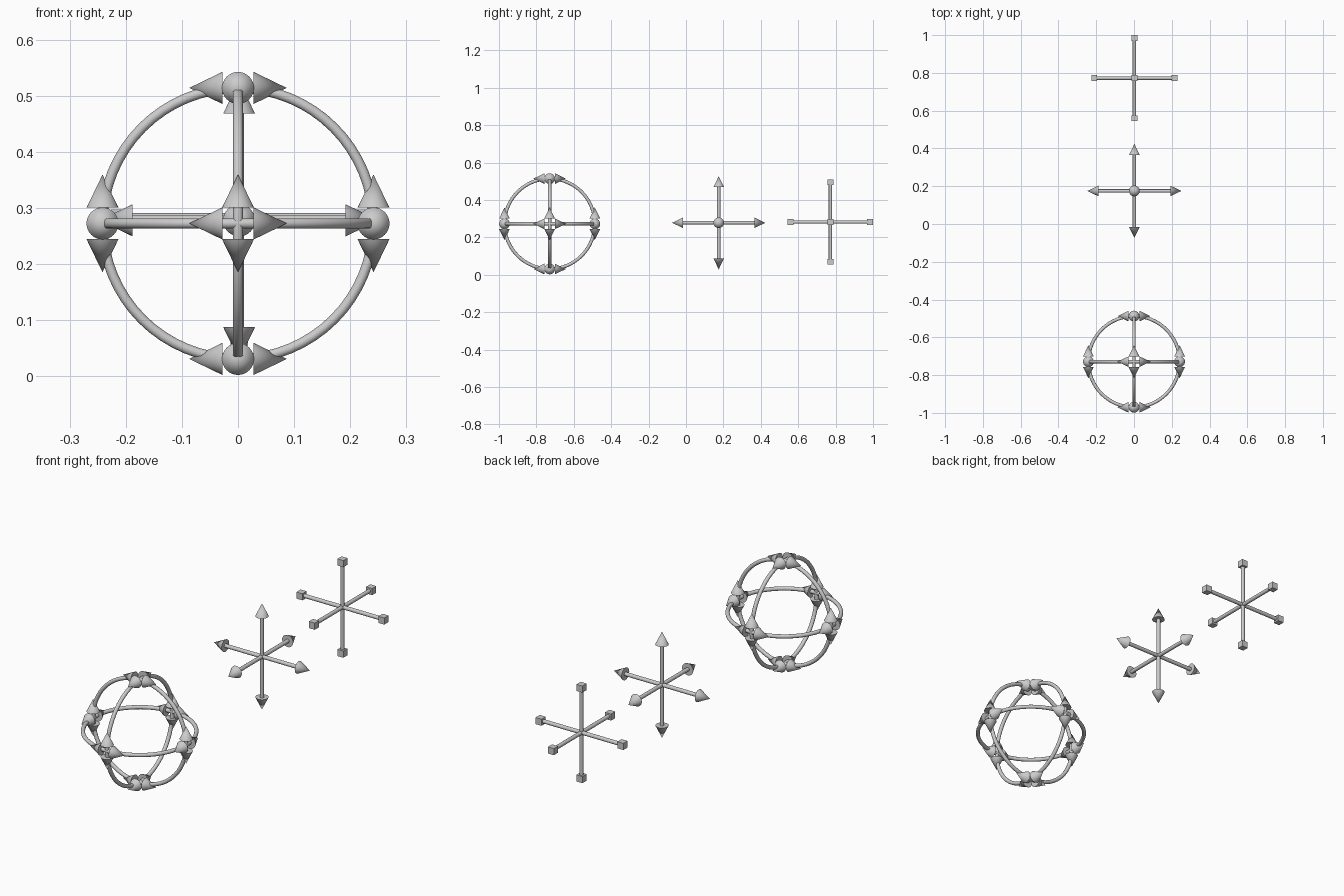
import bpy, math
from mathutils import Vector

if "Cube" in bpy.data.objects:
    bpy.data.objects.remove(bpy.data.objects["Cube"])

AXES = [Vector((1, 0, 0)), Vector((0, 1, 0)), Vector((0, 0, 1))]
CONE_R, CONE_LEN = 0.0285, 0.059
BAR_R = 0.009


def finish(name, smooth=True):
    ob = bpy.context.object
    ob.name = name
    if smooth:
        bpy.ops.object.shade_smooth_by_angle(angle=math.radians(40))
    return ob


def aim(direction):
    return direction.to_track_quat('Z', 'Y').to_euler()


def cone(name, base, direction):
    bpy.ops.mesh.primitive_cone_add(vertices=32, radius1=CONE_R, radius2=0, depth=CONE_LEN,
                                    location=base + direction * CONE_LEN / 2,
                                    rotation=aim(direction))
    finish(name)


def bar(name, centre, axis, half):
    bpy.ops.mesh.primitive_cylinder_add(vertices=16, radius=BAR_R, depth=2 * half,
                                        location=centre, rotation=aim(axis))
    finish(name)


# Rotate gizmo: three crossing rings with arrowheads at each crossing
rot = Vector((0, -0.729, 0.2725))
RING_R = 0.2415
for axis in AXES:
    bpy.ops.mesh.primitive_torus_add(major_segments=64, minor_segments=16, major_radius=RING_R,
                                     minor_radius=BAR_R, location=rot, rotation=aim(axis))
    finish("rotate_ring")
for i, axis in enumerate(AXES):
    for side in (-1, 1):
        for j, tangent in enumerate(AXES):
            if j == i:
                continue
            for way in (-1, 1):
                d = tangent * way
                cone("rotate_arrowhead", rot + axis * side * RING_R + d * 0.028, d)

# Move gizmo: three bars tipped with arrowheads
move = Vector((0.002, 0.175, 0.278))
for axis in AXES:
    bar("move_bar", move, axis, 0.195)
    for side in (-1, 1):
        cone("move_arrowhead", move + axis * side * 0.190, axis * side)

# Scale gizmo: three bars tipped with cubes
scale = Vector((0.002, 0.772, 0.282))
CUBE, REACH = 0.031, 0.228
for axis in AXES:
    bar("scale_bar", scale, axis, REACH - CUBE / 2)
    for side in (-1, 1):
        bpy.ops.mesh.primitive_cube_add(size=CUBE, location=scale + axis * side * (REACH - CUBE / 2))
        finish("scale_cube", smooth=False)
